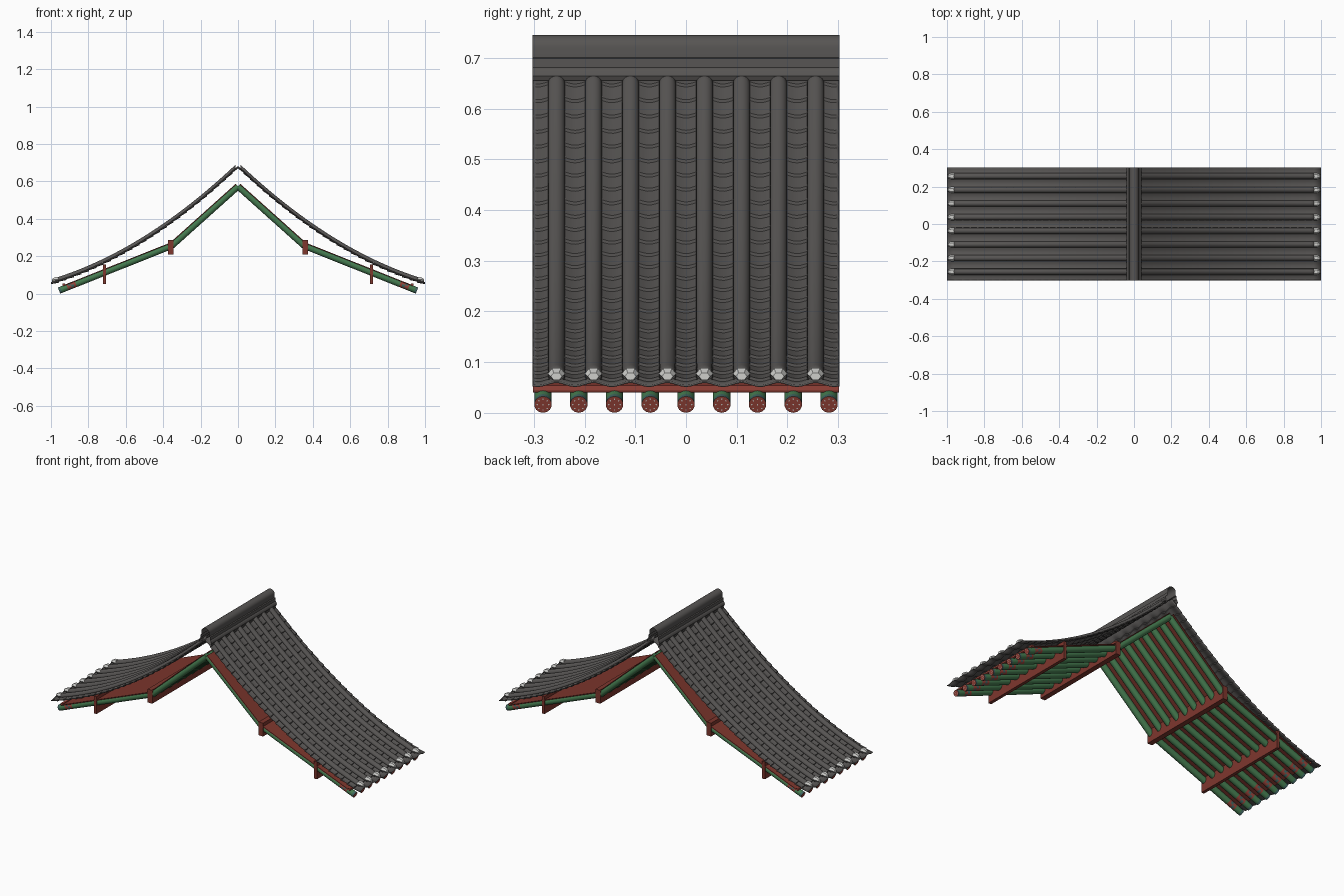
import bpy, bmesh, math
from mathutils import Vector

if "Cube" in bpy.data.objects:
    bpy.data.objects.remove(bpy.data.objects["Cube"])

def mat(name, r, g, b):
    m = bpy.data.materials.new(name)
    m.diffuse_color = (r, g, b, 1)
    m.use_nodes = True
    m.node_tree.nodes["Principled BSDF"].inputs["Base Color"].default_value = m.diffuse_color
    return m

TILE = mat("tile_grey", .095, .09, .087)
GREEN = mat("rafter_green", .06, .2, .08)
RED = mat("timber_red", .21, .038, .027)
BRIGHT = mat("painted_red", .3, .055, .04)
TEAL = mat("painted_teal", .05, .13, .12)
WHITE = mat("plaster_white", .62, .62, .6)

def make(name, verts, faces, mats, idx=None, mirror=True, smooth=None, thick=0, up=False):
    me = bpy.data.meshes.new(name)
    me.from_pydata([tuple(v) for v in verts], [], faces)
    for m in mats:
        me.materials.append(m)
    if idx:
        for p, i in zip(me.polygons, idx):
            p.material_index = i
    bm = bmesh.new()
    bm.from_mesh(me)
    bmesh.ops.recalc_face_normals(bm, faces=bm.faces)
    if up and sum(f.normal.z * f.calc_area() for f in bm.faces) < 0:
        bmesh.ops.reverse_faces(bm, faces=bm.faces)
    bm.to_mesh(me)
    bm.free()
    ob = bpy.data.objects.new(name, me)
    bpy.context.collection.objects.link(ob)
    if smooth:
        bpy.ops.object.select_all(action='DESELECT')
        ob.select_set(True)
        bpy.context.view_layer.objects.active = ob
        bpy.ops.object.shade_smooth_by_angle(angle=math.radians(smooth))
    if thick:
        s = ob.modifiers.new("thickness", 'SOLIDIFY')
        s.thickness, s.offset = thick, -1
    if mirror:
        md = ob.modifiers.new("mirror", 'MIRROR')
        md.use_mirror_merge = False
    return ob

def grid(rows):
    """Quad strip surface from equal-length rows of points."""
    n = len(rows[0])
    faces = [(i*n+j, i*n+j+1, i*n+n+j+1, i*n+n+j)
             for i in range(len(rows)-1) for j in range(n-1)]
    return [p for r in rows for p in r], faces

def box(name, x0, x1, z0, z1, m, h=.302):
    v = [(x, y, z) for x in (x0, x1) for y in (-h, h) for z in (z0, z1)]
    f = [(0, 1, 3, 2), (4, 6, 7, 5), (0, 4, 5, 1), (2, 3, 7, 6), (0, 2, 6, 4), (1, 5, 7, 3)]
    return make(name, v, f, [m])

def merge(parts):
    V, F = [], []
    for v, f in parts:
        F += [tuple(i + len(V) for i in q) for q in f]
        V += v
    return V, F

def crest(x):                       # height of the cover tiles along the slope
    return .70 - .95*x + .325*x*x

P = .073                            # tile pitch
TY = [(i - 3.5)*P for i in range(8)]

# valley tiles: overlapping stepped rows, concave between the cover tiles
ROWS = 27
ys = [-.302 + .604*j/72 for j in range(73)]
def valley(x, lift):
    return [(x, y, crest(x) - .018 + lift - .004*(1 + math.cos(2*math.pi*y/P))) for y in ys]
st = [.9*t + .1*t*t for t in (i/ROWS for i in range(ROWS+1))]
rows = []
for a, b in zip(st, st[1:]):
    rows += [valley(a, 0), valley(b, .006)]
v, f = grid(rows)
make("valley_tiles", v, f, [TILE], smooth=35, thick=.004, up=True)

# cover tiles: half-round runs down the slope
parts, caps = [], []
for y0 in TY:
    arch = lambda x, r, dz=0: [(x, y0 + r*math.cos(a), crest(x) - .017 + dz + 1.15*r*math.sin(a))
                               for a in (math.pi*k/10 for k in range(11))]
    parts.append(grid([arch(.015 + .96*i/30, .0165) for i in range(31)]))
    # white plaster plug closing each run at the eave
    def ring(x, r, z):
        return [(x, y0 + r*math.cos(math.pi*k/3), z + .75*r*math.sin(math.pi*k/3)) for k in range(6)]
    rings = [ring(.962, .0172, .077), ring(.978, .0172, .077), ring(.994, .011, .072)]
    cv = [p for r in rings for p in r]
    cf = [(i*6+k, i*6+(k+1) % 6, i*6+6+(k+1) % 6, i*6+6+k) for i in range(2) for k in range(6)]
    cf += [tuple(range(6)), tuple(range(12, 18))]
    caps.append((cv, cf))
make("cover_tiles", *merge(parts), [TILE], smooth=40, thick=.003, up=True)
make("plaster_plugs", *merge(caps), [WHITE])

# ridge: open profile with rounded top and stacked courses
half = [(.036, .655), (.04, .664), (.038, .674), (.033, .68), (.031, .681), (.031, .699), (.025, .701)]
half += [(.025*math.cos(a), .721 + .024*math.sin(a)) for a in (math.pi/12*k for k in range(6))]
prof = half + [(0, .745)] + [(-x, z) for x, z in reversed(half)]
v, f = grid([[(x, y, z) for x, z in prof] for y in (-.303, .303)])
make("ridge_tiles", v, f, [TILE], mirror=False, smooth=30, up=True)

# rafters: round poles with painted bands near the eave ends
R, N = .0175, 14
RY = [(i - 4)*.0705 for i in range(9)]
EAVE, KNEE, APEX = Vector((.957, 0, .0165)), Vector((.355, 0, .256)), Vector((0, 0, .574))
def pole(a, b, y, cuts):
    d = (b - a).normalized()
    n = Vector((-d.z, 0, d.x))
    out = []
    for t in cuts:
        c = a + d*t + Vector((0, y, 0))
        for k in range(N):
            w = 2*math.pi*k/N
            out.append(c + n*R*math.cos(w) + Vector((0, R*math.sin(w), 0)))
    fs = [(i*N+k, i*N+(k+1) % N, i*N+N+(k+1) % N, i*N+N+k)
          for i in range(len(cuts)-1) for k in range(N)]
    return out, fs + [tuple(range(N)), tuple(range(len(out)-N, len(out)))]

cuts = [0, .012, .03, .048, .056, .07, .085, .097, (KNEE-EAVE).length]
band = [1, 0, 0, 2, 3, 3, 2, 0]      # 3 = alternating red and teal patches
idx = []
for y in RY:
    for i, c in enumerate(band):
        for k in range(N):
            idx.append((1 if (k//2 + i) % 2 else 2) if c == 3 else (1 if c == 2 else (2 if c == 1 else 0)))
    idx += [1, 0]
v, f = merge([pole(EAVE, KNEE, y, cuts) for y in RY])
make("lower_rafters", v, f, [GREEN, BRIGHT, TEAL], idx, smooth=35)
v, f = merge([pole(KNEE, APEX, y, [0, (APEX-KNEE).length]) for y in RY])
make("upper_rafters", v, f, [GREEN], smooth=35)

# white dots painted on the rafter ends
d = (EAVE - KNEE).normalized()
n = Vector((-d.z, 0, d.x))
dots = []
for y in RY:
    spots = [(0, 0)] + [(.0115*math.cos(k*math.pi/4), .0115*math.sin(k*math.pi/4)) for k in range(8)]
    for u, w in spots:
        c = EAVE + d*.0006 + n*u + Vector((0, y + w, 0))
        dots.append(([c + n*.0016*math.cos(k*math.pi/3) + Vector((0, .0016*math.sin(k*math.pi/3), 0))
                      for k in range(6)], [tuple(range(6))]))
make("rafter_end_dots", *merge(dots), [WHITE])

# red roof boards lying on the rafters
def board(name, a, b):
    e = (b - a).normalized()
    m = Vector((-e.z, 0, e.x))
    if m.z < 0:
        m = -m
    vs = [p + m*o + Vector((0, y, 0)) for p in (a, b) for y in (-.302, .302) for o in (.0135, .0182)]
    make(name, vs, [(0, 1, 3, 2), (4, 6, 7, 5), (0, 4, 5, 1), (2, 3, 7, 6), (0, 2, 6, 4), (1, 5, 7, 3)], [RED])
board("lower_boards", EAVE - d*.03, KNEE)
board("upper_boards", KNEE, APEX)
box("eave_batten", .925, .938, .044, .054, BRIGHT)

# purlin beams under the rafters
box("inner_purlin", .344, .374, .21, .288, RED)
box("outer_purlin", .705, .723, .053, .155, RED)
